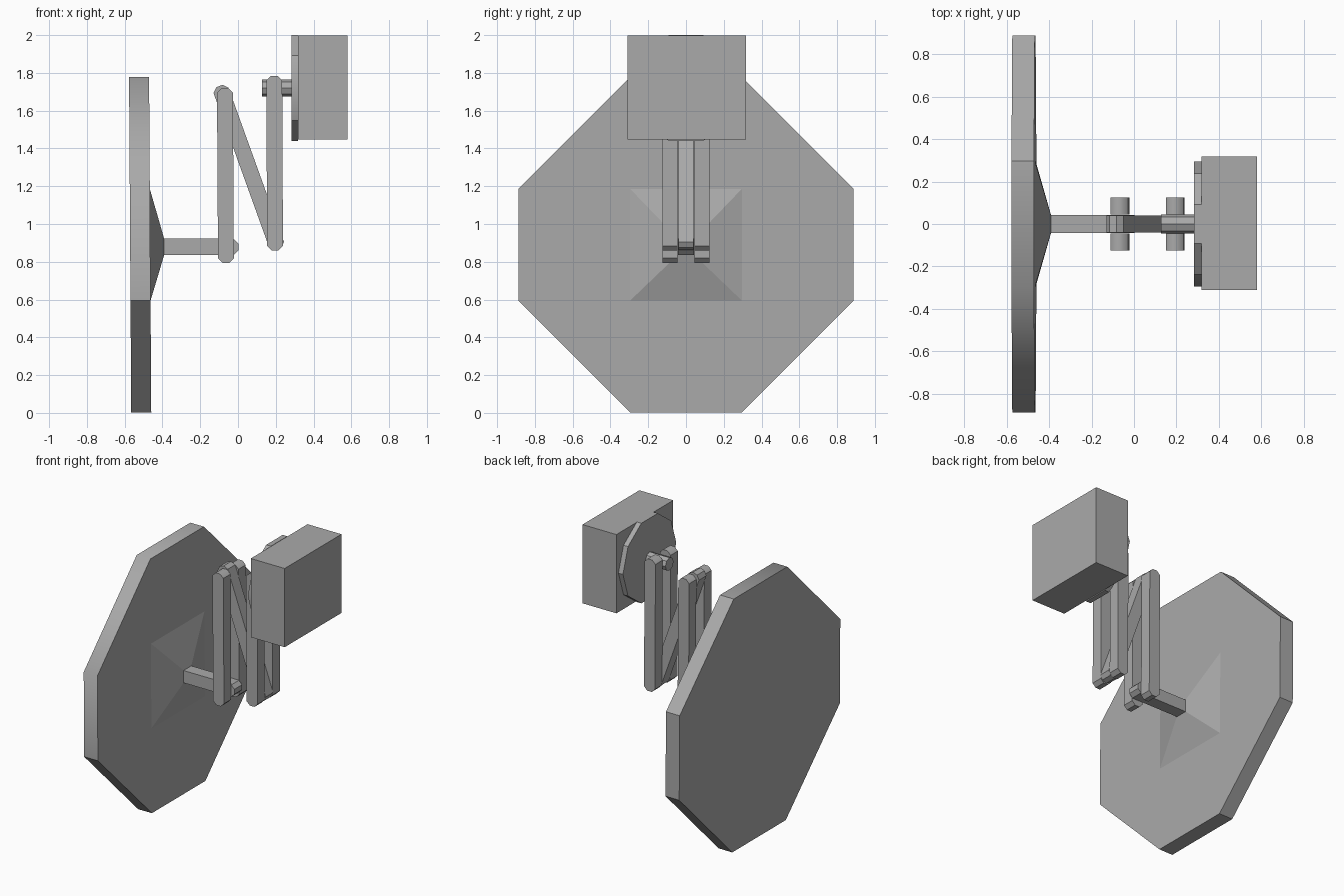
import bpy, bmesh, math
from mathutils import Matrix, Vector

cube = bpy.data.objects.get("Cube")
if cube:
    bpy.data.objects.remove(cube)

grey = bpy.data.materials.new("Plain grey")
grey.use_nodes = True
grey.diffuse_color = (0.4, 0.4, 0.4, 1)
grey.node_tree.nodes["Principled BSDF"].inputs["Base Color"].default_value = grey.diffuse_color


def loft(name, rings, tilt=0.0, pivot=(0, 0, 0)):
    """Closed solid through matching outlines, tilted about y."""
    bm = bmesh.new()
    loops = [[bm.verts.new(p) for p in ring] for ring in rings]
    bm.faces.new(loops[0])
    bm.faces.new(loops[-1][::-1])
    for a, b in zip(loops, loops[1:]):
        for i in range(len(a)):
            j = (i + 1) % len(a)
            bm.faces.new((a[i], b[i], b[j], a[j]))
    bmesh.ops.remove_doubles(bm, verts=bm.verts, dist=0.0001)
    bmesh.ops.recalc_face_normals(bm, faces=bm.faces)
    bmesh.ops.rotate(bm, verts=bm.verts, cent=Vector(pivot),
                     matrix=Matrix.Rotation(tilt, 3, 'Y'))
    mesh = bpy.data.meshes.new(name)
    bm.to_mesh(mesh)
    bm.free()
    mesh.materials.append(grey)
    obj = bpy.data.objects.new(name, mesh)
    bpy.context.collection.objects.link(obj)
    return obj


def soften(obj, rule):
    """Smooth shading across the edges whose midpoint and direction fit the rule."""
    mesh = obj.data
    for face in mesh.polygons:
        face.use_smooth = True
    for edge in mesh.edges:
        a, b = (mesh.vertices[i].co for i in edge.vertices)
        edge.use_edge_sharp = not rule((a + b) / 2, b - a)


def at_x(outline, x):
    return [(x, y, z) for y, z in outline]


def along_x(name, outline, x0, x1):
    return loft(name, [at_x(outline, x0), at_x(outline, x1)])


def ring(cy, cz, r, n):
    return [(cy + r * math.cos(math.tau * i / n),
             cz + r * math.sin(math.tau * i / n)) for i in range(n)]


def rect(cy, cz, hy, hz):
    return [(cy + hy, cz - hz), (cy + hy, cz + hz), (cy - hy, cz + hz), (cy - hy, cz - hz)]


def doubled(square):
    """Square with its corners paired up to match the octagon's corners."""
    a, b, c, d = square
    return [a, b, b, c, c, d, d, a]


def link(name, p, q, y0, y1, r=0.042):
    """Flat bar from pivot p to pivot q in the xz plane, with faceted round ends."""
    p, q = Vector(p), Vector(q)
    d = (q - p).normalized()
    s = Vector((-d.y, d.x))
    k = r * math.tan(math.pi / 8)
    outline = [q + d * k + s * r, q + d * r + s * k, q + d * r - s * k, q + d * k - s * r,
               p - d * k - s * r, p - d * r - s * k, p - d * r + s * k, p - d * k + s * r]
    return loft(name, [[(v.x, y, v.y) for v in outline] for y in (y0, y1)])


# Large octagonal disc drawn out into a pyramid hub, leaning very slightly
R, E, MID, ROD_Z, ROD = 0.888, 0.296, 0.89, 0.879, 0.043
octagon = [(R, MID - E), (R, MID + E), (E, MID + R), (-E, MID + R),
           (-R, MID + E), (-R, MID - E), (-E, MID - R), (E, MID - R)]
disc = loft("disc", [at_x(octagon, -0.571), at_x(octagon, -0.465),
                     at_x(doubled(rect(0, MID, E, E)), -0.465),
                     at_x(doubled(rect(0, ROD_Z, ROD, ROD)), -0.391)],
            tilt=-0.0065, pivot=(-0.52, 0, MID))
soften(disc, lambda m, d: abs(d.x) > 0.05 and m.y < -0.25 and m.z > MID)

# Rod joining the disc to the arms
along_x("disc_rod", rect(0, ROD_Z, ROD, ROD), -0.395, -0.10)
link("disc_rod_end", (-0.12, 0.878), (-0.04, 0.878), -ROD, ROD)

# Folding arms: two pairs of outer bars and one slanted middle bar
for side, sign in (("left", 1), ("right", -1)):
    y0, y1 = sorted((0.044 * sign, 0.124 * sign))
    inner = link("inner_arm_" + side, (-0.064, 0.836), (-0.069, 1.677), y0, y1)
    outer = link("outer_arm_" + side, (0.196, 0.902), (0.192, 1.742), y0, y1)
    for arm, top in ((inner, 1.71), (outer, 1.775)):
        soften(arm, lambda m, d: abs(d.y) > 0.05 and m.z > top)
link("slanted_arm", (-0.084, 1.691), (0.198, 0.908), -0.041, 0.041)

# Faceted rod, round mount and box
along_x("mount_rod", ring(0, 1.721, 0.045, 8), 0.128, 0.285)
mount = along_x("mount_plate", ring(0, 1.72, 0.2945, 10), 0.282, 0.318)
soften(mount, lambda m, d: abs(d.x) > 0.02 and m.y < -0.28)
along_x("box", rect(0.003, 1.7225, 0.314, 0.2755), 0.317, 0.579)
